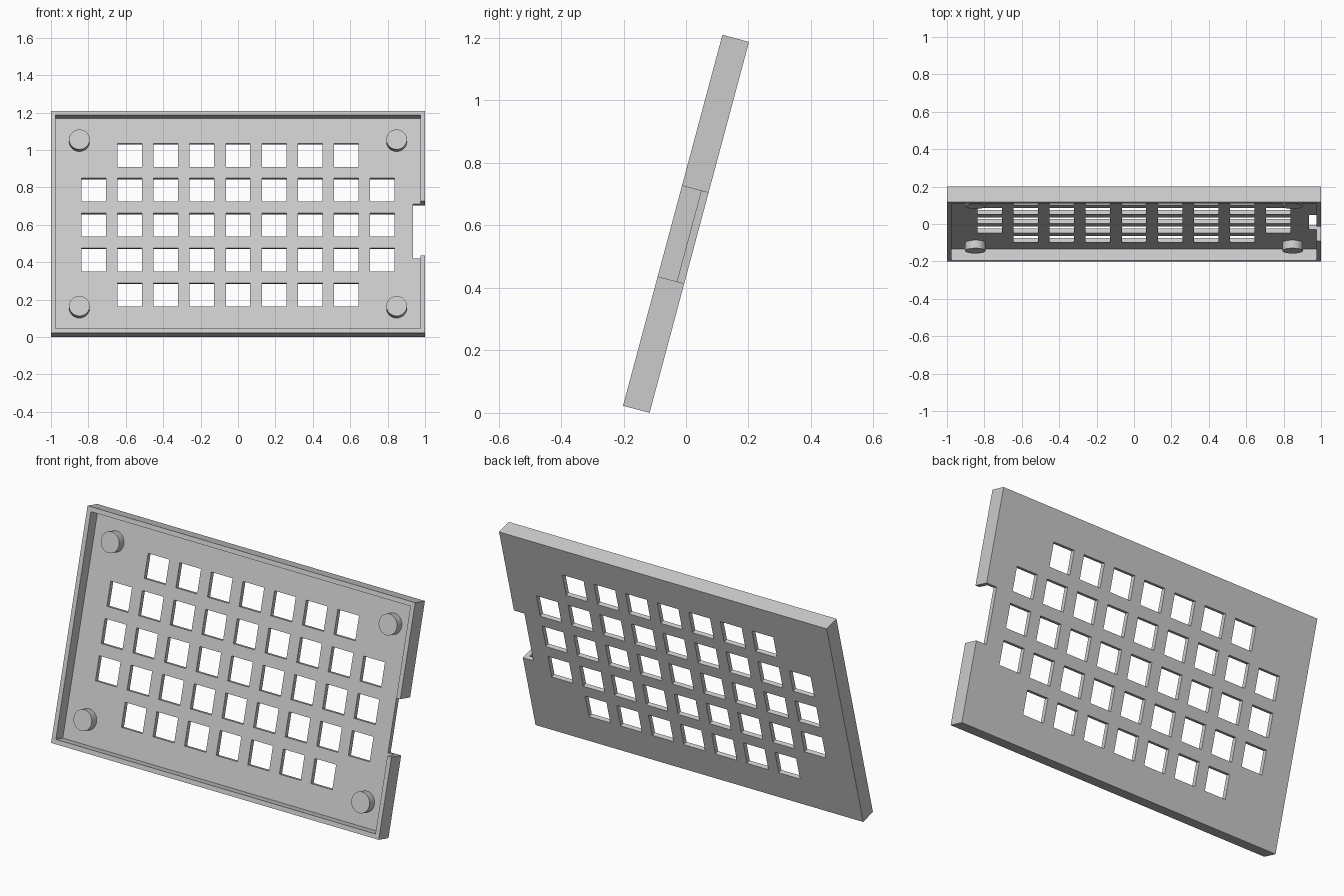
import bpy, bmesh, math
from mathutils import Matrix

if "Cube" in bpy.data.objects:
    bpy.data.objects.remove(bpy.data.objects["Cube"], do_unlink=True)

# Dimensions in the plate's own frame: x across, y along, z out of the front
HALF_X, HALF_Y, HALF_T = 1.0, 0.6145, 0.044
WALL = 0.0245
FLOOR = 0.0245
PITCH, HOLE = 0.193, 0.065
NOTCH_X, NOTCH_LOW, NOTCH_HIGH = 0.936, -0.186, 0.1145

tilt = Matrix.Rotation(math.radians(75), 4, 'X')
tilt.translation = (0, 0, 0.605)

grey = bpy.data.materials.new("light grey plastic")
grey.use_nodes = True
colour = (0.6, 0.6, 0.6, 1)
grey.diffuse_color = colour
grey.node_tree.nodes["Principled BSDF"].inputs["Base Color"].default_value = colour


def finish(name, bm):
    bmesh.ops.recalc_face_normals(bm, faces=bm.faces)
    mesh = bpy.data.meshes.new(name)
    bm.to_mesh(mesh)
    bm.free()
    mesh.materials.append(grey)
    obj = bpy.data.objects.new(name, mesh)
    obj.matrix_world = tilt
    bpy.context.collection.objects.link(obj)
    return obj


def edges_for(count):
    return [i * PITCH + s * HOLE for i in range(-count, count + 1) for s in (-1, 1)]


def in_hole(x, y):
    col, row = round(x / PITCH), round(y / PITCH)
    if abs(row) > 2 or abs(col) > (3 if abs(row) == 2 else 4):
        return False
    return abs(x - col * PITCH) < HOLE and abs(y - row * PITCH) < HOLE


def in_notch(x, y):
    return x > NOTCH_X and NOTCH_LOW < y < NOTCH_HIGH


def on_rim(x, y):
    return abs(x) > HALF_X - WALL or abs(y) > HALF_Y - WALL


def raise_faces(bm, faces, height):
    ext = bmesh.ops.extrude_face_region(bm, geom=faces)["geom"]
    verts = [g for g in ext if isinstance(g, bmesh.types.BMVert)]
    bmesh.ops.translate(bm, vec=(0, 0, height), verts=verts)
    return [g for g in ext if isinstance(g, bmesh.types.BMFace)]


# Perforated tray: floor cells with the holes and notch left out, then the rim
xs = sorted(edges_for(4) + [-HALF_X, WALL - HALF_X, NOTCH_X, HALF_X - WALL, HALF_X])
ys = sorted(edges_for(2) + [-HALF_Y, WALL - HALF_Y, NOTCH_LOW, NOTCH_HIGH,
                            HALF_Y - WALL, HALF_Y])
bm = bmesh.new()
grid = [[bm.verts.new((x, y, -HALF_T)) for y in ys] for x in xs]
for i in range(len(xs) - 1):
    for j in range(len(ys) - 1):
        x, y = (xs[i] + xs[i + 1]) / 2, (ys[j] + ys[j + 1]) / 2
        if not in_hole(x, y) and not in_notch(x, y):
            bm.faces.new((grid[i][j], grid[i + 1][j],
                          grid[i + 1][j + 1], grid[i][j + 1]))
bmesh.ops.delete(bm, geom=[v for v in bm.verts if not v.link_faces], context='VERTS')
back = bm.faces[:]
# Keep the back sheet in place by duplicating it before raising the front
copy = bmesh.ops.duplicate(bm, geom=back)["geom"]
bmesh.ops.reverse_faces(bm, faces=[g for g in copy if isinstance(g, bmesh.types.BMFace)])
front = raise_faces(bm, back, FLOOR)
bmesh.ops.remove_doubles(bm, verts=bm.verts, dist=0.0001)
front = [f for f in bm.faces
         if all(v.co.z > FLOOR / 2 - HALF_T for v in f.verts)]
rim = [f for f in front if on_rim(*f.calc_center_median()[:2])]
raise_faces(bm, rim, 2 * HALF_T - FLOOR)
finish("perforated_tray", bm)

# Four round corner posts standing on the floor
POST_BASE, POST_TOP = FLOOR - HALF_T - 0.005, 0.025
for side, sx in (("right", -1), ("left", 1)):
    for level, sy in (("lower", -1), ("upper", 1)):
        bm = bmesh.new()
        place = Matrix.Translation((sx * 0.848, sy * 0.461, (POST_BASE + POST_TOP) / 2))
        bmesh.ops.create_cone(bm, cap_ends=True, segments=40, radius1=0.055,
                              radius2=0.055, depth=POST_TOP - POST_BASE, matrix=place)
        post = finish(f"{level}_{side}_post", bm)
        bpy.ops.object.select_all(action='DESELECT')
        post.select_set(True)
        bpy.context.view_layer.objects.active = post
        bpy.ops.object.shade_smooth_by_angle(angle=math.radians(30))
